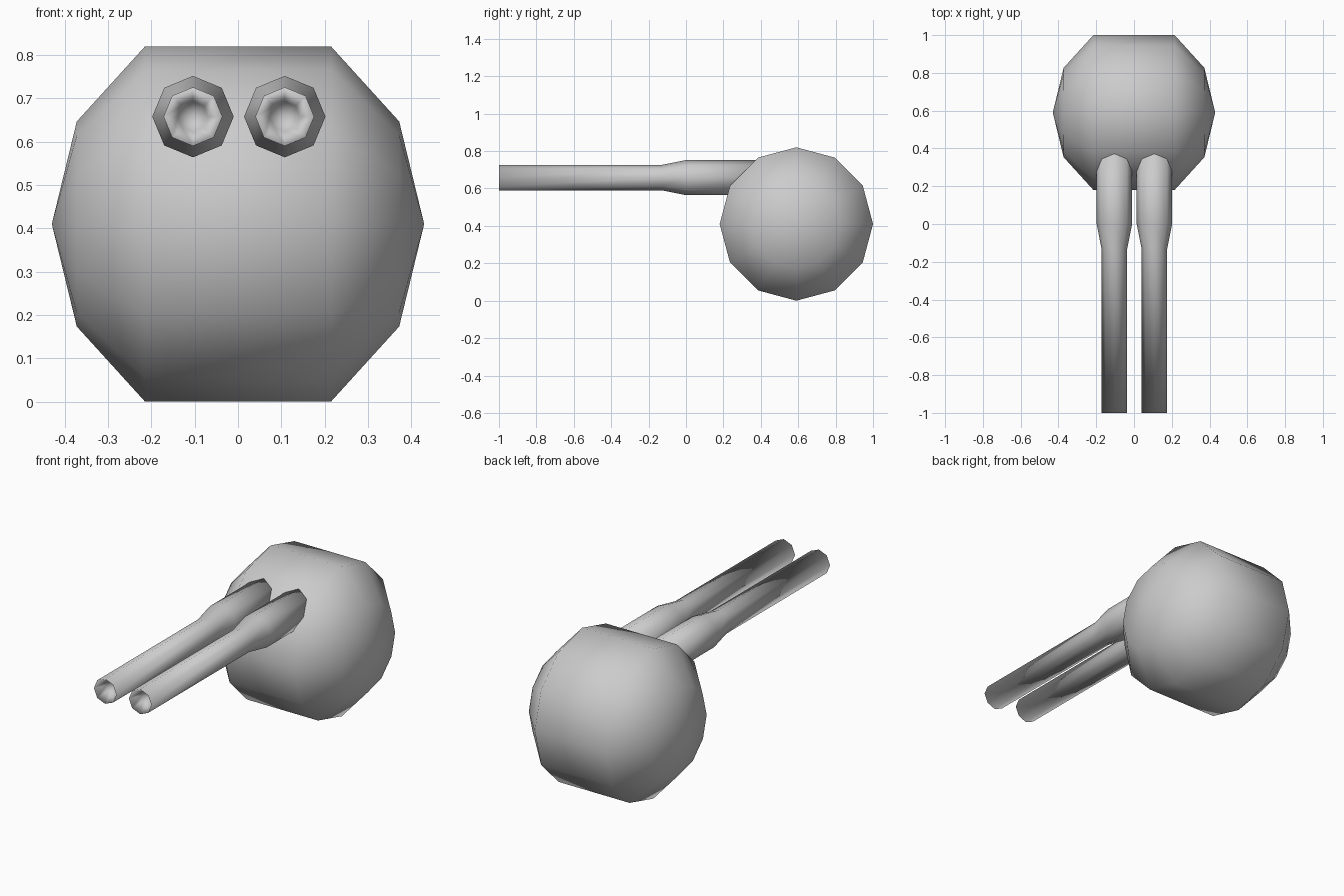
import bpy, bmesh, math
from mathutils import Vector

if "Cube" in bpy.data.objects:
    bpy.data.objects.remove(bpy.data.objects["Cube"])

grey = bpy.data.materials.new("light_grey")
grey.diffuse_color = (0.6, 0.6, 0.6, 1)
grey.use_nodes = True
grey.node_tree.nodes["Principled BSDF"].inputs["Base Color"].default_value = grey.diffuse_color


def lathe(name, profile, sides, axis, centre):
    """Revolve (position, radius) pairs around the x or y axis; radius 0 makes a pole."""
    bm = bmesh.new()
    rings = []
    for pos, r in profile:
        ring = []
        for i in range(1 if r == 0 else sides):
            a = 2 * math.pi * i / sides
            u, v = r * math.cos(a), r * math.sin(a)
            p = Vector((pos, u, v)) if axis == "x" else Vector((u, pos, v))
            ring.append(bm.verts.new(p + Vector(centre)))
        rings.append(ring)
    for a, b in zip(rings, rings[1:]):
        for i in range(sides):
            j = (i + 1) % sides
            corners = [a[i % len(a)], a[j % len(a)], b[j % len(b)], b[i % len(b)]]
            bm.faces.new(list(dict.fromkeys(corners)))
    bmesh.ops.recalc_face_normals(bm, faces=bm.faces)
    for f in bm.faces:
        f.smooth = True
    me = bpy.data.meshes.new(name)
    bm.to_mesh(me)
    bm.free()
    me.materials.append(grey)
    ob = bpy.data.objects.new(name, me)
    bpy.context.collection.objects.link(ob)
    return ob


# Round body: sphere along x without its middle ring
body = [(-0.43 * math.cos(math.radians(t)),
         0 if t in (0, 180) else 0.4734 * math.sin(math.radians(t)))
        for t in (0, 30, 60, 120, 150, 180)]
lathe("round_body", body, 12, "x", (0, 0.59, 0.41))

# Two tubes with a wider collar at the body and a hollow front end
tube = [(-0.90, 0), (-0.94, 0.035), (-1.0, 0.068), (-0.13, 0.068),
        (0.0, 0.094), (0.40, 0.094), (0.40, 0)]
for side, x in (("left", -0.104), ("right", 0.108)):
    lathe(side + "_tube", tube, 8, "y", (x, 0, 0.658))
